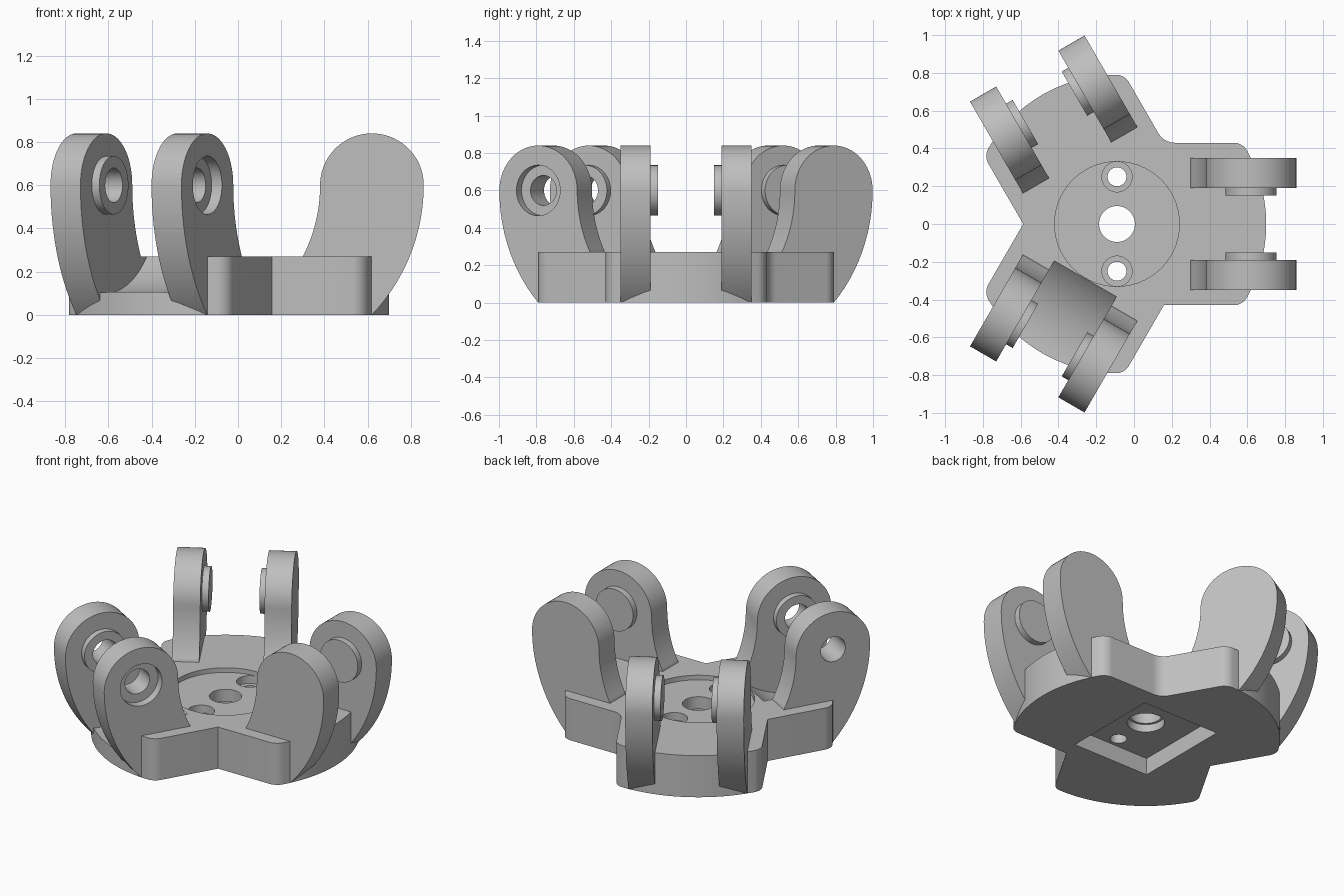
import bpy, bmesh
from math import cos, sin, pi, sqrt, atan2, radians
from mathutils import Matrix

if "Cube" in bpy.data.objects:
    bpy.data.objects.remove(bpy.data.objects["Cube"], do_unlink=True)

grey = bpy.data.materials.new("machined_grey")
grey.use_nodes = True
GREY = (0.52, 0.52, 0.52, 1)
grey.diffuse_color = GREY
grey.node_tree.nodes["Principled BSDF"].inputs["Base Color"].default_value = GREY

HUB_X = -0.09                       # hub axis
HEIGHT, RIM, HALF_WIDTH = 0.27, 0.79, 0.43
PIN_U, PIN_Z, EYE = 0.71, 0.60, 0.24  # pin distance, pin height, lug eye radius
LUG_IN, LUG_OUT = 0.19, 0.35
UPRIGHT = Matrix(((1, 0, 0, 0), (0, 0, 1, 0), (0, 1, 0, 0), (0, 0, 0, 1)))


def arc(cx, cy, r, start, end, n):
    step = (end - start) / n
    return [(cx + r * cos(start + i * step), cy + r * sin(start + i * step))
            for i in range(n + 1)]


def circle(cx, cy, r, n=64):
    return arc(cx, cy, r, 0, 2 * pi, n)[:-1]


def prism(name, points, low, high, matrix=Matrix()):
    """Extrude a 2D outline from low to high, then place it."""
    bm = bmesh.new()
    face = bm.faces.new([bm.verts.new((x, y, low)) for x, y in points])
    grown = bmesh.ops.extrude_face_region(bm, geom=[face])["geom"]
    tops = [g for g in grown if isinstance(g, bmesh.types.BMVert)]
    bmesh.ops.translate(bm, verts=tops, vec=(0, 0, high - low))
    bm.transform(matrix)
    bmesh.ops.recalc_face_normals(bm, faces=bm.faces)
    mesh = bpy.data.meshes.new(name)
    bm.to_mesh(mesh)
    bm.free()
    mesh.materials.append(grey)
    obj = bpy.data.objects.new(name, mesh)
    bpy.context.collection.objects.link(obj)
    return obj


def combine(obj, tool, operation="DIFFERENCE"):
    """Apply a boolean and discard the tool."""
    mod = obj.modifiers.new("cut", "BOOLEAN")
    mod.operation, mod.solver, mod.object = operation, "EXACT", tool
    bpy.context.view_layer.update()
    result = bpy.data.meshes.new_from_object(
        obj.evaluated_get(bpy.context.evaluated_depsgraph_get()))
    obj.modifiers.clear()
    obj.data = result
    bpy.data.objects.remove(tool, do_unlink=True)


def finish(obj):
    bpy.ops.object.select_all(action="DESELECT")
    obj.select_set(True)
    bpy.context.view_layer.objects.active = obj
    bpy.ops.object.shade_smooth_by_angle(angle=radians(30))


def arm_matrix(angle):
    return Matrix.Translation((HUB_X, 0, 0)) @ Matrix.Rotation(angle, 4, "Z")


ARMS = [0, 2 * pi / 3, 4 * pi / 3]

# Three-armed base outline with rounded outer corners
corner = 0.08
cv = HALF_WIDTH - corner
cu = sqrt((RIM - corner) ** 2 - cv ** 2)
swing = atan2(cv, cu)
tip = (arc(cu, -cv, corner, -pi / 2, -swing, 8)
       + arc(0, 0, RIM, -swing, swing, 24)[1:-1]
       + arc(cu, cv, corner, swing, pi / 2, 8))
notch = HALF_WIDTH / sin(pi / 3)
outline = []
for a in ARMS:
    outline += [(u * cos(a) - v * sin(a), u * sin(a) + v * cos(a)) for u, v in tip]
    if a == 0:                      # the one softened notch
        soft = 0.10
        d = (HALF_WIDTH + soft) / sin(pi / 3)
        outline += arc(d * cos(pi / 3), d * sin(pi / 3), soft, -pi / 2, -5 * pi / 6, 6)
    else:
        outline.append((notch * cos(a + pi / 3), notch * sin(a + pi / 3)))
hub = Matrix.Translation((HUB_X, 0, 0))
base = prism("base", outline, 0, HEIGHT, hub)

# Curved clearance channel between each pair of lugs
for a in ARMS:
    combine(base, prism("channel", circle(PIN_U, PIN_Z, 0.5, 128), -LUG_IN, LUG_IN,
                        arm_matrix(a) @ UPRIGHT))

# Hub recess, rectangular pocket underneath and bores
combine(base, prism("recess", circle(0, 0, 0.33, 96), HEIGHT - 0.03, 0.5, hub))
px, py = 0.275, 0.32
combine(base, prism("pocket", [(-px, -py), (px, -py), (px, py), (-px, py)],
                    -0.1, 0.11, hub))
combine(base, prism("bore", circle(0, 0, 0.095), -0.1, 0.5, hub))
combine(base, prism("bore_step", circle(0, 0, 0.11), -0.1, 0.16, hub))
for y in (-0.25, 0.25):
    combine(base, prism("screw_hole", circle(0, y, 0.05, 40), -0.1, 0.5, hub))
    combine(base, prism("screw_head", circle(0, y, 0.08, 40), 0.19, 0.5, hub))
finish(base)


def flank(side, drop, run, bottom):
    """Edge of a lug sweeping inward from the eye, top to bottom."""
    r = (drop ** 2 + run ** 2) / (2 * run)
    heights = [(PIN_Z - bottom) * i / 16 for i in range(1, 17)]
    return [(PIN_U + side * EYE - (r - sqrt(r * r - h * h)), PIN_Z - h) for h in heights]


# Lug profile: round eye, hollow inner flank, sweeping outer flank
inner = flank(-1, PIN_Z - HEIGHT, 0.08, HEIGHT)
profile = (arc(PIN_U, PIN_Z, EYE, 0, pi, 36) + inner + [(inner[-1][0], 0)]
           + flank(1, PIN_Z, EYE, 0)[::-1])

# Lugs with inner boss, pin hole and a counterbore on one side
for i, a in enumerate(ARMS):
    place = arm_matrix(a) @ UPRIGHT
    for side, label in ((1, "bored"), (-1, "plain")):
        def span(p, q):
            return min(side * p, side * q), max(side * p, side * q)
        lug = prism(f"{label}_lug_{i + 1}", profile, *span(LUG_IN, LUG_OUT), place)
        combine(lug, prism("boss", circle(PIN_U, PIN_Z, 0.135), *span(0.15, 0.25), place),
                "UNION")
        combine(lug, prism("pin_hole", circle(PIN_U, PIN_Z, 0.08, 48),
                           *span(0.1, 0.4), place))
        if side == 1:
            combine(lug, prism("counterbore", circle(PIN_U, PIN_Z, 0.135),
                               *span(0.295, 0.4), place))
        finish(lug)
